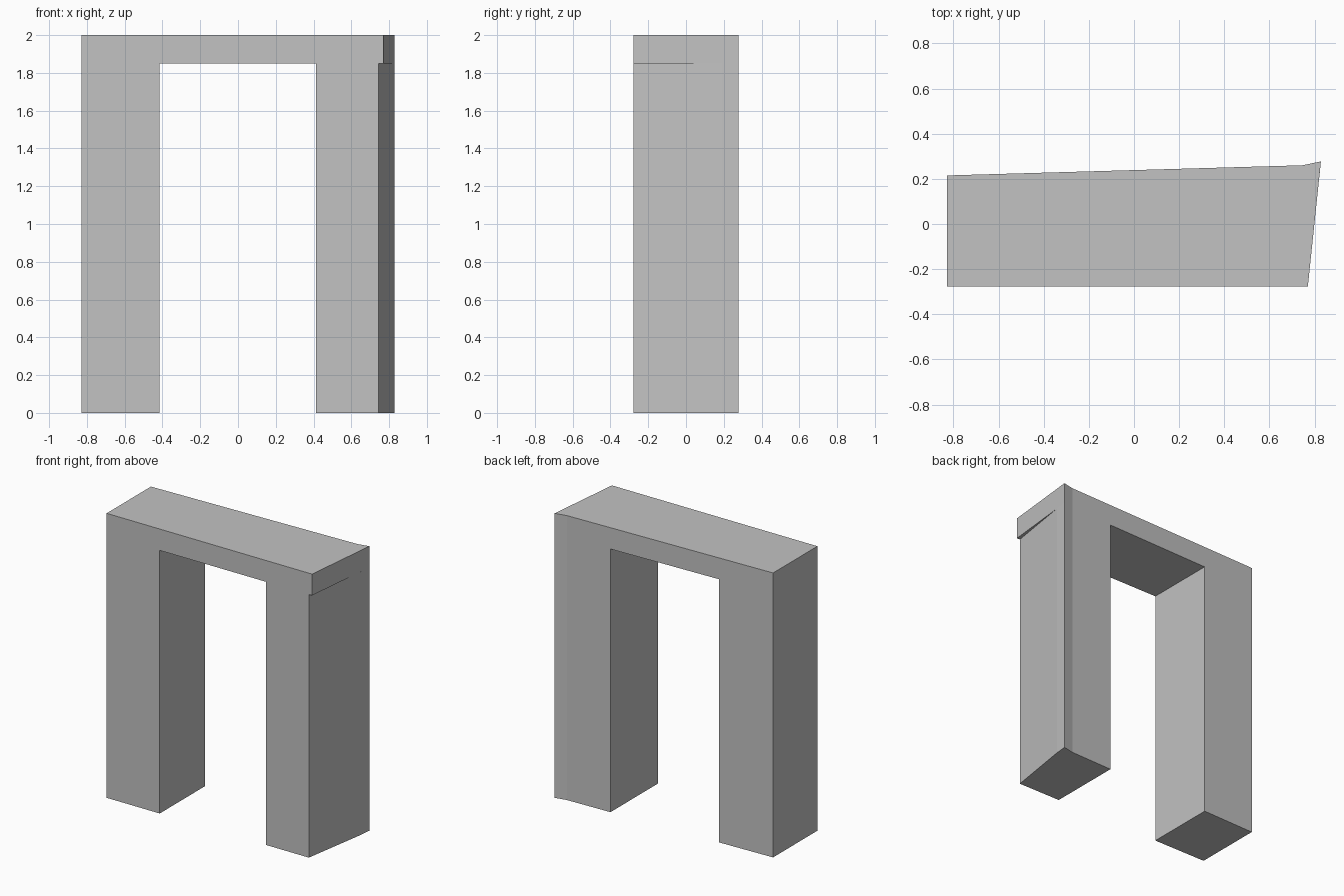
import bpy
import bmesh

default = bpy.data.objects.get("Cube")
if default:
    bpy.data.objects.remove(default, do_unlink=True)

stone = bpy.data.materials.new("plain_grey")
stone.use_nodes = True
GREY = (0.54, 0.54, 0.54, 1)
stone.diffuse_color = GREY
stone.node_tree.nodes["Principled BSDF"].inputs["Base Color"].default_value = GREY

HEIGHT, SOFFIT = 2.0, 1.85        # top of the beam, underside of the beam
FRONT, END = -0.277, 0.828        # front plane, outer ends
INNER_R, INNER_L = -0.415, 0.412  # sides of the opening
KINK_R, KINK_L = (-0.76, 0.217), (0.745, 0.26)  # bends in the back wall
CORNER = (END, 0.277)


def back(x):
    """Point on the slanting back wall at x."""
    t = (x - KINK_R[0]) / (KINK_L[0] - KINK_R[0])
    return (x, KINK_R[1] + t * (KINK_L[1] - KINK_R[1]))


def prism(name, plan, bottom, top):
    """Extrude a counter-clockwise plan upwards."""
    bm = bmesh.new()
    base = bm.faces.new([bm.verts.new((x, y, bottom)) for x, y in plan])
    ext = bmesh.ops.extrude_face_region(bm, geom=[base], use_keep_orig=True)
    verts = [g for g in ext["geom"] if isinstance(g, bmesh.types.BMVert)]
    bmesh.ops.translate(bm, verts=verts, vec=(0, 0, top - bottom))
    bmesh.ops.recalc_face_normals(bm, faces=bm.faces)
    mesh = bpy.data.meshes.new(name)
    bm.to_mesh(mesh)
    bm.free()
    mesh.materials.append(stone)
    obj = bpy.data.objects.new(name, mesh)
    bpy.context.collection.objects.link(obj)
    return obj


# Beam across the top, with the slanted left end
prism("lintel", [(-END, FRONT), (0.77, FRONT), CORNER, KINK_L, KINK_R,
                 (-END, 0.215)], SOFFIT, HEIGHT)

# Right leg, square to the front
prism("right_leg", [(-END, FRONT), (INNER_R, FRONT), back(INNER_R), KINK_R,
                    (-END, 0.215)], 0, SOFFIT)

# Left leg, its outer side set back under the beam at the front
prism("left_leg", [(INNER_L, FRONT), (0.745, FRONT), (0.819, 0.19), CORNER,
                   KINK_L, back(INNER_L)], 0, SOFFIT)
